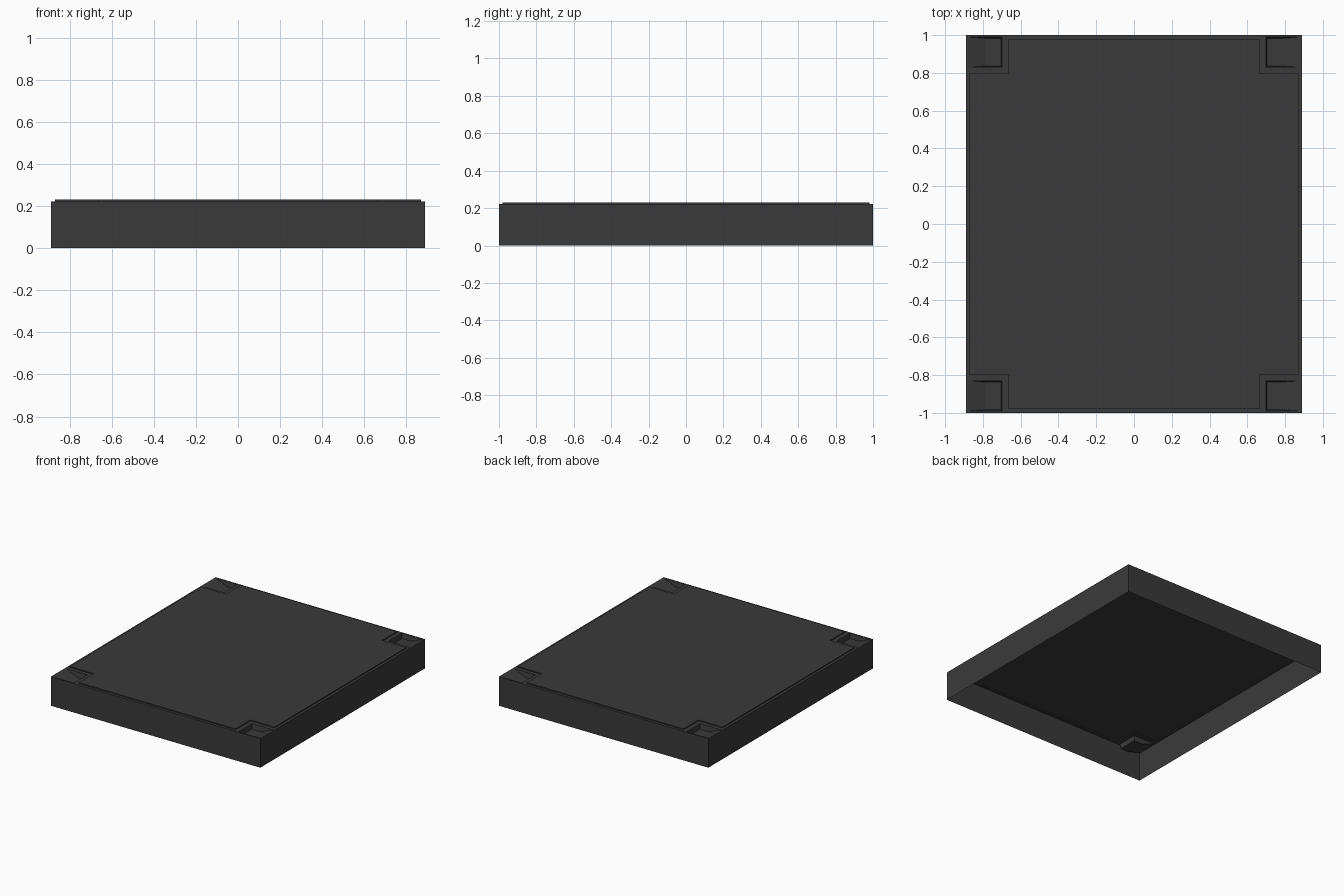
import bpy, bmesh

if "Cube" in bpy.data.objects:
    bpy.data.objects.remove(bpy.data.objects["Cube"])

# overall half sizes and heights
X, Y = 0.89, 1.0
DECK, TOP, FLOOR = 0.223, 0.231, 0.185

mat = bpy.data.materials.new("dark_grey")
mat.diffuse_color = (0.042, 0.042, 0.042, 1)
mat.use_nodes = True
mat.node_tree.nodes["Principled BSDF"].inputs["Base Color"].default_value = mat.diffuse_color


def quarter_part(name, polys):
    """Build one quarter from polygons and mirror it to all four corners."""
    bm = bmesh.new()
    for poly in polys:
        bm.faces.new([bm.verts.new(p) for p in poly])
    bmesh.ops.remove_doubles(bm, verts=bm.verts, dist=1e-5)
    mesh = bpy.data.meshes.new(name)
    bm.to_mesh(mesh)
    bm.free()
    mesh.materials.append(mat)
    ob = bpy.data.objects.new(name, mesh)
    bpy.context.collection.objects.link(ob)
    mirror = ob.modifiers.new("mirror", 'MIRROR')
    mirror.use_axis = (True, True, False)
    return ob


def rect(x0, y0, x1, y1, z):
    return [(x0, y0, z), (x1, y0, z), (x1, y1, z), (x0, y1, z)]


# thin outer walls, open underneath
quarter_part("side_walls", [
    [(X, 0, 0), (X, Y, 0), (X, Y, DECK), (X, 0, DECK)],
    [(X, Y, 0), (0, Y, 0), (0, Y, DECK), (X, Y, DECK)],
])

# rim around the panel, with an opening for each corner pocket
quarter_part("deck_rim", [rect(*r, DECK) for r in (
    (0.87, 0, X, 0.80), (0, 0.98, 0.665, Y),
    (0.665, 0.80, X, 0.83), (0.665, 0.83, 0.70, Y),
    (0.88, 0.83, X, Y), (0.70, 0.99, 0.88, Y))])

# raised panel with notched corners
outline = [(0.87, 0), (0.87, 0.80), (0.665, 0.80), (0.665, 0.98), (0, 0.98)]
panel = [[(0, 0, TOP)] + [(x, y, TOP) for x, y in outline]]
for (ax, ay), (bx, by) in zip(outline, outline[1:]):
    panel.append([(ax, ay, DECK), (bx, by, DECK), (bx, by, TOP), (ax, ay, TOP)])
quarter_part("raised_panel", panel)

# corner pockets: flat floor with a ramp rising to the outer side
upper = rect(0.70, 0.83, 0.88, 0.99, DECK)
lower = rect(0.705, 0.837, 0.783, 0.983, FLOOR)
pocket = [lower]
for i in range(4):
    j = (i + 1) % 4
    pocket.append([upper[j], upper[i], lower[i], lower[j]])
quarter_part("corner_pockets", pocket)
